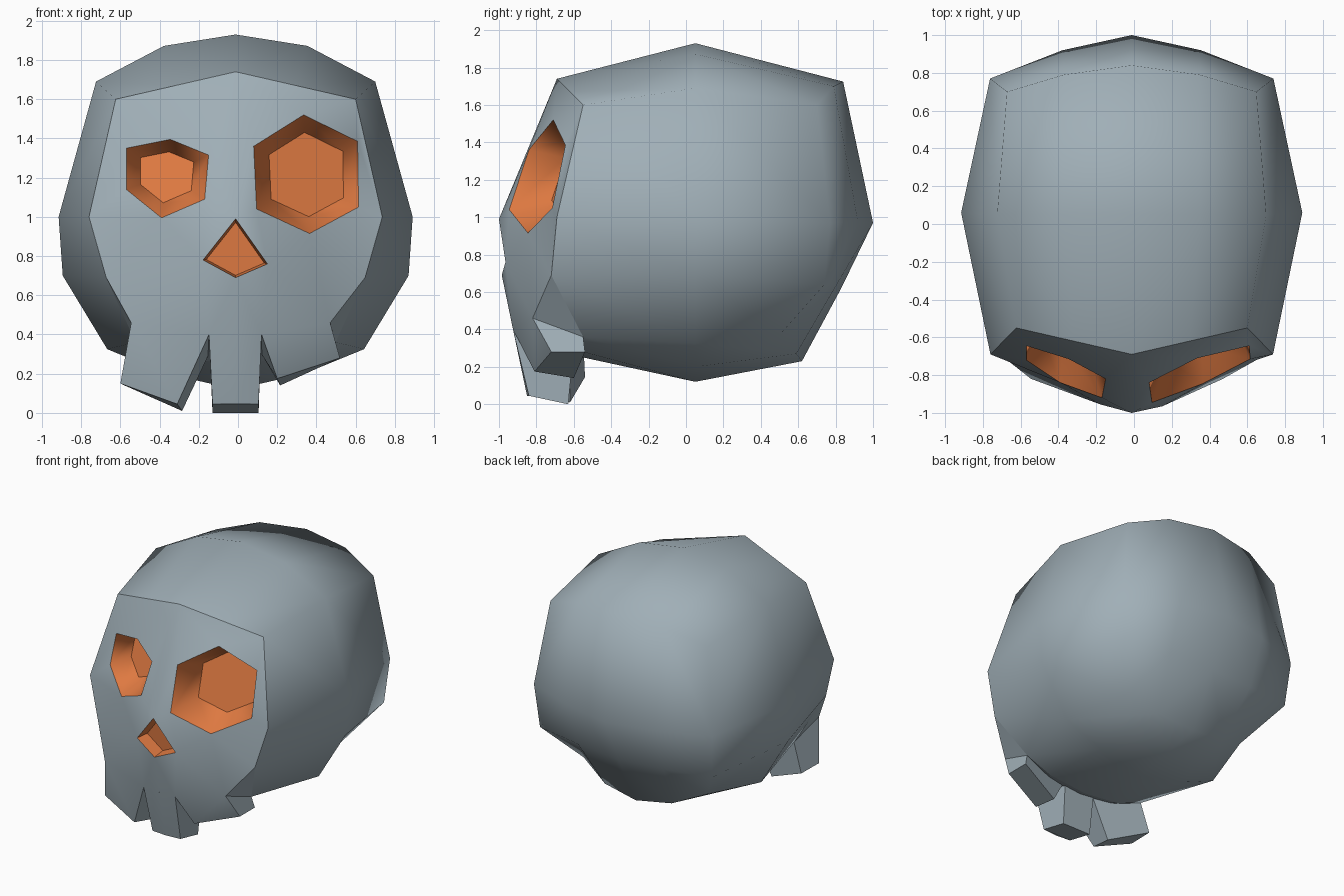
import bpy, bmesh
from mathutils import Vector

if "Cube" in bpy.data.objects:
    bpy.data.objects.remove(bpy.data.objects["Cube"])

X0 = -0.012  # mirror line of the skull


def material(name, rgb):
    m = bpy.data.materials.new(name)
    m.diffuse_color = (*rgb, 1)
    m.use_nodes = True
    m.node_tree.nodes["Principled BSDF"].inputs["Base Color"].default_value = m.diffuse_color
    return m


BONE = material("grey_bone", (0.352, 0.429, 0.474))
GLOW = material("orange_inside", (0.745, 0.195, 0.054))


def finish(name, bm, mat, toward):
    """Turn each face to agree with toward(face centre), then make the object."""
    bmesh.ops.remove_doubles(bm, verts=bm.verts, dist=0.0005)
    bm.normal_update()
    for f in bm.faces:
        if f.normal.dot(toward(f.calc_center_median())) < 0:
            f.normal_flip()
    me = bpy.data.meshes.new(name)
    bm.to_mesh(me)
    bm.free()
    me.materials.append(mat)
    ob = bpy.data.objects.new(name, me)
    bpy.context.collection.objects.link(ob)
    return ob


def add_polys(bm, polys, smooth):
    for p in polys:
        f = bm.faces.new([bm.verts.new(c) for c in p])
        f.smooth = smooth


def away_from(c):
    return lambda p: p - Vector(c)


# Cranium: three rings (right half, top to bottom) joined front to back
def ring(half):
    right = [(X0 + x, y, z) for x, y, z in half]
    left = [(X0 - x, y, z) for x, y, z in half]
    return right, left


front = ring([(0, -.69, 1.74), (.306, -.62, 1.67), (.612, -.55, 1.6), (.748, -.69, 1),
              (.66, -.72, .69), (.51, -.55, .36), (.3, -.55, .28), (0, -.55, .25)])
middle = ring([(0, .05, 1.93), (.366, .05, 1.872), (.712, .05, 1.69), (.903, .06, 1),
               (.882, .05, .7), (.655, .05, .325), (.35, .05, .2), (0, .05, .12)])
back = ring([(0, .84, 1.725), (.36, .79, 1.70), (.66, .7, 1.6), (.75, .77, .97),
             (.72, .74, .64), (.52, .5, .37), (.28, .59, .27), (0, .62, .23)])

polys = []
for a, b in ((front, middle), (middle, back)):
    for s in (0, 1):
        polys += [(a[s][i], a[s][i + 1], b[s][i + 1], b[s][i]) for i in range(7)]
# Back of the cranium as a grid
for s, sign in ((0, 1), (1, -1)):
    r = back[s]
    rows = [[r[0], r[1], r[2]],
            [(X0, 1.0, .97), (X0 + sign * .366, .92, .97), r[3]],
            [(X0, .83, .62), (X0 + sign * .36, .80, .63), r[4]],
            [r[7], r[6], r[5]]]
    for u, v in zip(rows, rows[1:]):
        polys += [(u[i], u[i + 1], v[i + 1], v[i]) for i in (0, 1)]
bm = bmesh.new()
add_polys(bm, polys, True)
finish("cranium", bm, BONE, away_from((0, 0, 1)))

# Rims of the eyes and nose
eye_r = [(.335, -.71, 1.52), (.61, -.645, 1.385), (.615, -.715, 1.05),
         (.365, -.845, .915), (.095, -.945, 1.04), (.08, -.84, 1.36)]
eye_l = [(-.57, -.645, 1.35), (-.345, -.715, 1.395), (-.15, -.82, 1.315),
         (-.17, -.92, 1.09), (-.39, -.84, .995), (-.57, -.72, 1.14)]
nose = [(X0, -1, .99), (.15, -.965, .76), (X0, -.985, .69), (-.178, -.955, .78)]

# Tooth fronts: outer top, outer bottom, inner bottom, inner top
tooth_r = [(.47, -.82, .46), (.52, -.72, .28), (.2, -.81, .175), (.12, -.925, .4)]
tooth_l = [(-.545, -.82, .46), (-.6, -.74, .15), (-.31, -.80, .045), (-.148, -.92, .4)]
tooth_m = [tooth_l[3], (-.13, -.84, .045), (.105, -.84, .045), tooth_r[3]]

# Face plate: each half is an outline with an eye hole, filled flat then bent in y
bm = bmesh.new()
for side, tooth, corner, eye, nostril in ((front[0], tooth_r, tooth_m[2], eye_r, nose[1]),
                                          (front[1], tooth_l, tooth_m[1], eye_l, nose[3])):
    outline = [side[0], side[2], side[3], side[4], *tooth, corner,
               (X0, -.85, .045), nose[2], nostril, nose[0]]
    edges, depth = [], []
    for loop in (outline, eye):
        vs = [bm.verts.new((x, 0, z)) for x, y, z in loop]
        depth += list(zip(vs, [p[1] for p in loop]))
        edges += [bm.edges.new((vs[i - 1], vs[i])) for i in range(len(vs))]
    bmesh.ops.triangle_fill(bm, edges=edges, use_beauty=True)
    for v, y in depth:
        v.co.y = y
for f in bm.faces:
    f.smooth = True
finish("face", bm, BONE, lambda p: Vector((0, -1, 0)))


# Sockets: tapered walls and a floor behind each rim
def socket(name, rim, scale, deep, smooth):
    rim = [Vector(p) for p in rim]
    c = sum(rim, Vector()) / len(rim)
    floor = [c + (p - c) * scale + Vector((0, deep, 0)) for p in rim]
    bm = bmesh.new()
    add_polys(bm, [(rim[i - 1], rim[i], floor[i], floor[i - 1])
                   for i in range(len(rim))], smooth)
    add_polys(bm, [floor], False)
    front_of = c + Vector((0, deep * .4, 0))
    ob = finish(name, bm, GLOW, lambda p: front_of - p)
    n = len(rim)
    keys = set(ob.data.polygons[n].edge_keys)
    for e in ob.data.edges:
        if e.key in keys:
            e.use_edge_sharp = True


socket("right_eye_socket", eye_r, .71, .18, True)
socket("left_eye_socket", eye_l, .65, .17, True)
socket("nose_hole", nose, .9, .1, False)


# Teeth: block sides behind each front, which belongs to the face plate
def tooth_block(name, f, b):
    bm = bmesh.new()
    add_polys(bm, [(f[i - 1], f[i], b[i], b[i - 1]) for i in range(4)] + [b], False)
    c = sum((Vector(p) for p in f + b), Vector()) / 8
    finish(name, bm, BONE, away_from(c))


tooth_block("right_tooth", tooth_r,
            [front[0][5], (.52, -.54, .28), (.215, -.60, .14), (.12, -.62, .3)])
tooth_block("left_tooth", tooth_l,
            [front[1][5], (-.59, -.54, .145), (-.285, -.62, .01), (-.148, -.62, .3)])
tooth_block("middle_tooth", tooth_m,
            [(-.14, -.6, .3), (-.13, -.63, 0), (.105, -.63, 0), (.115, -.6, .3)])

# Underside of the jaw between the face plate and the cranium
lip = [tooth_l[0], tooth_l[3], (X0, -.925, .4), tooth_r[3], tooth_r[0]]
rear = [front[1][5], front[1][6], front[0][7], front[0][6], front[0][5]]
polys = [(lip[i], lip[i + 1], rear[i + 1], rear[i]) for i in range(4)]
polys += [(front[0][4], tooth_r[0], front[0][5]), (front[1][4], tooth_l[0], front[1][5])]
bm = bmesh.new()
add_polys(bm, polys, False)
finish("jaw_underside", bm, BONE, away_from((0, 0, 1)))
